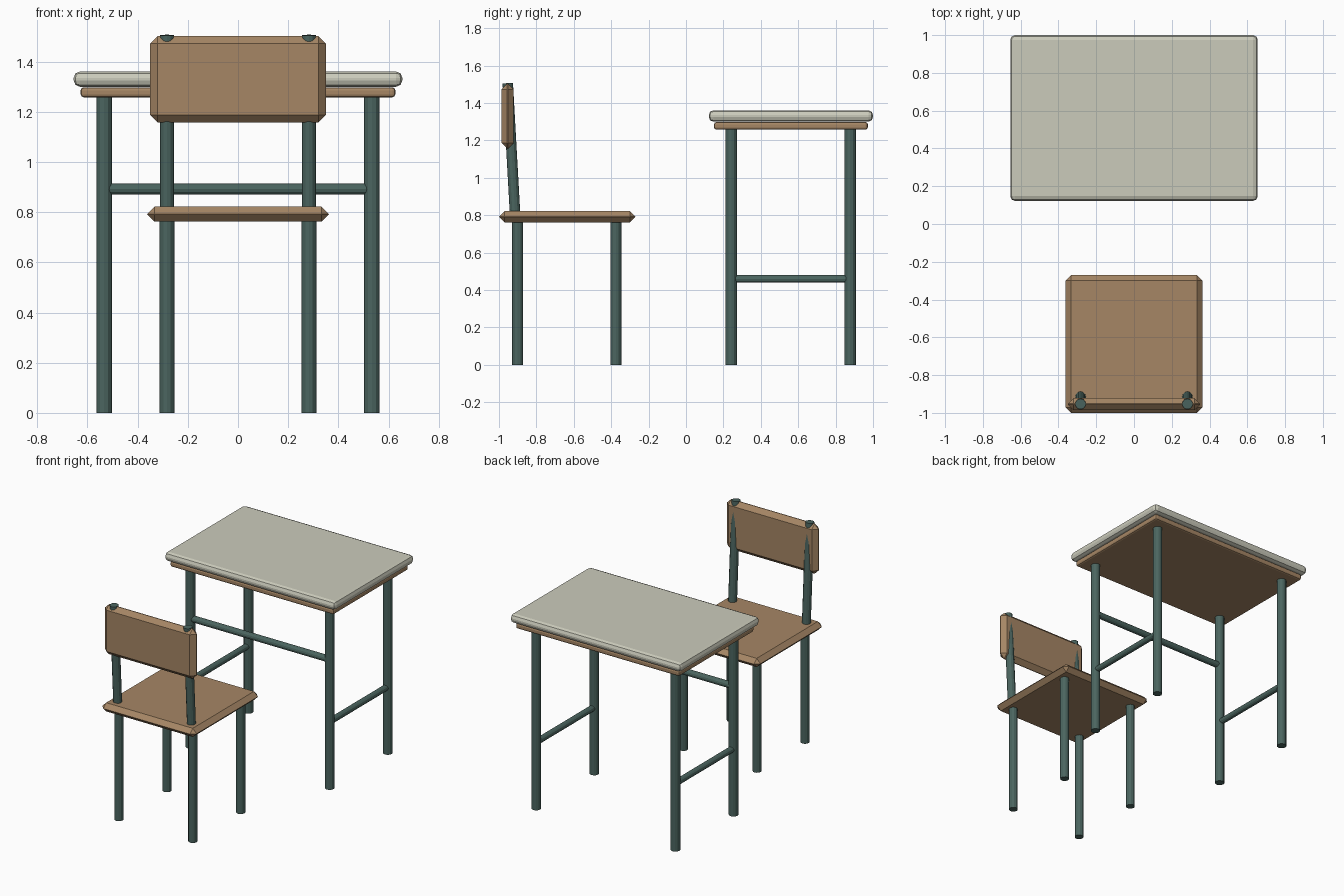
import bpy
from mathutils import Vector

if "Cube" in bpy.data.objects:
    bpy.data.objects.remove(bpy.data.objects["Cube"])


def material(name, rgb):
    m = bpy.data.materials.new(name)
    m.diffuse_color = (*rgb, 1)
    m.use_nodes = True
    m.node_tree.nodes["Principled BSDF"].inputs["Base Color"].default_value = m.diffuse_color
    return m


wood = material("wood", (0.38, 0.24, 0.13))
laminate = material("laminate", (0.60, 0.60, 0.50))
steel = material("green_steel", (0.07, 0.13, 0.115))


def board(name, lo, hi, bevel, segments, mat):
    """Box between two corners with bevelled edges."""
    lo, hi = Vector(lo), Vector(hi)
    bpy.ops.mesh.primitive_cube_add(size=1, location=(lo + hi) / 2)
    ob = bpy.context.object
    ob.name = name
    ob.scale = hi - lo
    bpy.ops.object.transform_apply(location=False, rotation=False, scale=True)
    mod = ob.modifiers.new("edge", 'BEVEL')
    mod.width = bevel
    mod.segments = segments
    ob.data.materials.append(mat)
    return ob


def tube(name, a, b, radius, sides=12):
    """Straight capped tube between two points."""
    a, b = Vector(a), Vector(b)
    d = b - a
    bpy.ops.mesh.primitive_cylinder_add(vertices=sides, radius=radius,
                                        depth=d.length, location=(a + b) / 2)
    ob = bpy.context.object
    ob.name = name
    ob.rotation_mode = 'QUATERNION'
    ob.rotation_quaternion = d.to_track_quat('Z', 'Y')
    ob.data.materials.append(steel)
    return ob


# Desk boards
board("desk_top", (-0.655, 0.122, 1.30), (0.655, 1.0, 1.361), 0.025, 2, laminate)
board("desk_under_board", (-0.627, 0.15, 1.258), (0.627, 0.972, 1.298), 0.012, 2, wood)

# Chair boards
board("seat", (-0.362, -1.0, 0.762), (0.362, -0.27, 0.822), 0.0295, 1, wood)
board("backrest", (-0.35, -0.986, 1.157), (0.35, -0.921, 1.503), 0.03, 1, wood)

for side, s in (("left", -1), ("right", 1)):
    # Desk legs and side rail
    for end, y in (("front", 0.242), ("back", 0.878)):
        tube(f"desk_{end}_leg_{side}", (s * 0.534, y, 0), (s * 0.534, y, 1.265), 0.031)
    tube(f"desk_side_rail_{side}", (s * 0.534, 0.242, 0.46), (s * 0.534, 0.878, 0.46), 0.021)
    # Chair legs and leaning back posts
    for end, y in (("back", -0.90), ("front", -0.375)):
        tube(f"chair_{end}_leg_{side}", (s * 0.283, y, 0), (s * 0.283, y, 0.775), 0.029)
    tube(f"chair_back_post_{side}", (s * 0.283, -0.913, 0.79), (s * 0.283, -0.953, 1.506), 0.028)

# Desk cross rail
tube("desk_cross_rail", (-0.534, 0.242, 0.892), (0.534, 0.242, 0.892), 0.022)
